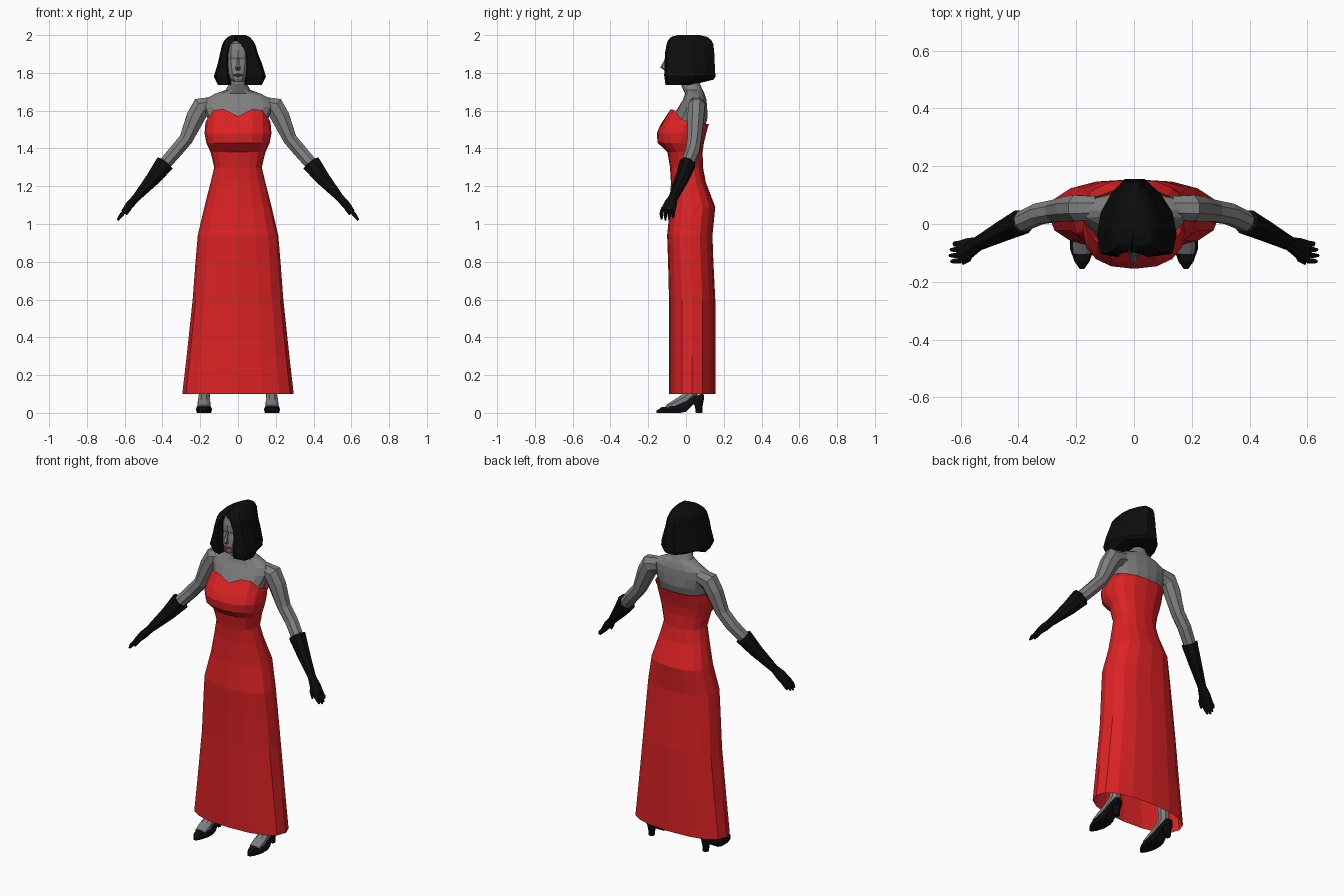
import bpy, bmesh, math
from mathutils import Vector


def material(name, rgb):
    m = bpy.data.materials.new(name)
    m.diffuse_color = (*rgb, 1)
    return m


RED = material("red cloth", (0.72, 0.016, 0.018))
SKIN = material("grey skin", (0.21, 0.21, 0.21))
BLACK = material("black", (0.004, 0.004, 0.004))
LIPS = material("lip red", (0.30, 0.03, 0.04))


def loft(name, rings, mat, caps=True):
    """Skin a list of equal-length point rings."""
    bm = bmesh.new()
    loops = [[bm.verts.new(p) for p in r] for r in rings]
    n = len(loops[0])
    for a, b in zip(loops, loops[1:]):
        for i in range(n):
            j = (i + 1) % n
            bm.faces.new((a[i], a[j], b[j], b[i]))
    if caps:
        bm.faces.new(loops[0][::-1])
        bm.faces.new(loops[-1])
    bmesh.ops.recalc_face_normals(bm, faces=bm.faces)
    me = bpy.data.meshes.new(name)
    bm.to_mesh(me)
    bm.free()
    me.materials.append(mat)
    ob = bpy.data.objects.new(name, me)
    bpy.context.collection.objects.link(ob)
    return ob


def spow(v, e):
    return math.copysign(abs(v) ** e, v)


def oval(z, rx, yf, yb, n=16, e=0.85):
    """Horizontal rounded ring, starting at the front centre."""
    mid, ry = (yf + yb) / 2, (yb - yf) / 2
    pts = []
    for i in range(n):
        a = 2 * math.pi * i / n
        pts.append(Vector((rx * spow(math.sin(a), e), mid - ry * spow(math.cos(a), e), z)))
    return pts


def tube(name, path, mat, s=1, n=8, flat=None):
    """Tube through (x, y, z, half thickness, half depth along 'flat' axis)."""
    axis = Vector(flat or (0, 1, 0))
    cs = [Vector(p[:3]) for p in path]
    rings = []
    for i, p in enumerate(path):
        d = (cs[min(i + 1, len(cs) - 1)] - cs[max(i - 1, 0)]).normalized()
        u = (axis - d * axis.dot(d)).normalized()
        v = d.cross(u)
        ring = []
        for k in range(n):
            a = 2 * math.pi * (k + 0.5) / n
            q = cs[i] + u * p[4] * math.cos(a) * 1.06 + v * p[3] * math.sin(a) * 1.06
            ring.append((q.x * s, q.y, q.z))
        rings.append(ring)
    return loft(name, rings, mat)


# Gown with a sweetheart neckline
gown = [oval(*r) for r in [
    (0.10, 0.295, -0.09, 0.155), (0.30, 0.272, -0.09, 0.155),
    (0.60, 0.24, -0.09, 0.155), (0.80, 0.225, -0.095, 0.145),
    (0.94, 0.213, -0.10, 0.14), (1.09, 0.178, -0.085, 0.155),
    (1.22, 0.145, -0.08, 0.105), (1.30, 0.126, -0.085, 0.09),
    (1.38, 0.145, -0.098, 0.088), (1.43, 0.168, -0.15, 0.095),
    (1.48, 0.177, -0.155, 0.107), (1.52, 0.174, -0.138, 0.118)]]
neckline = oval(1.53, 0.172, -0.088, 0.122)
for p, z in zip(neckline, [1.57, 1.608, 1.603, 1.56, 1.54, 1.535, 1.53, 1.53]):
    p.z = z
for i in range(9, 16):
    neckline[i].z = neckline[16 - i].z
neckline[8].z = 1.53
loft("gown", gown + [neckline], RED, caps=False)

# Shoulders, chest and neck
loft("upper_body", [oval(*r, e=0.95) for r in [
    (1.48, 0.15, -0.07, 0.09), (1.56, 0.162, -0.075, 0.114),
    (1.62, 0.185, -0.04, 0.112), (1.66, 0.178, -0.015, 0.108),
    (1.69, 0.12, -0.005, 0.098), (1.71, 0.065, -0.015, 0.088),
    (1.74, 0.048, -0.027, 0.075), (1.82, 0.045, -0.03, 0.07)]], SKIN)

# Head, nose and lips
loft("head", [oval(*r, n=12, e=0.9) for r in [
    (1.752, 0.022, -0.10, -0.03), (1.768, 0.042, -0.108, 0.02),
    (1.80, 0.056, -0.107, 0.05), (1.84, 0.066, -0.103, 0.08),
    (1.87, 0.068, -0.096, 0.09), (1.885, 0.068, -0.102, 0.09),
    (1.92, 0.068, -0.10, 0.09), (1.955, 0.058, -0.088, 0.08),
    (1.975, 0.03, -0.06, 0.05)]], SKIN)
tube("nose", [(0, -0.10, 1.878, 0.006, 0.006), (0, -0.112, 1.85, 0.01, 0.009),
              (0, -0.122, 1.832, 0.014, 0.014), (0, -0.108, 1.818, 0.008, 0.012)],
     SKIN, n=6, flat=(1, 0, 0))
tube("lips", [(-0.025, -0.098, 1.788, 0.002, 0.002), (0, -0.111, 1.788, 0.008, 0.007),
              (0.025, -0.098, 1.788, 0.002, 0.002)], LIPS, n=6)

# Swept bob: horseshoe sections wrapped around the face opening
hair = []
for z, xl, xr, yf, yb, ol, orr in [
        (1.735, -0.105, 0.125, -0.108, 0.147, -0.05, 0.045),
        (1.78, -0.128, 0.148, -0.115, 0.156, -0.055, 0.045),
        (1.85, -0.107, 0.127, -0.113, 0.152, -0.058, 0.05),
        (1.90, -0.096, 0.106, -0.112, 0.150, -0.058, 0.045),
        (1.95, -0.084, 0.092, -0.103, 0.145, -0.045, 0.018),
        (1.972, -0.072, 0.078, -0.095, 0.135, -0.02, -0.014),
        (1.99, -0.055, 0.062, -0.08, 0.115, -0.01, -0.005),
        (2.0, -0.032, 0.04, -0.045, 0.075, -0.004, 0.0)]:
    k = yb / 0.155
    half = [(0.9, yf + 0.012), (1.0, -0.035 * k), (0.9, 0.04 * k), (0.62, 0.105 * k), (0.25, yb)]
    pts = [(ol, yf)] + [(xl * f, y) for f, y in half]
    pts += [(xr * f, y) for f, y in half[::-1]] + [(orr, yf)]
    slot = 0.03 * min(1, (2.0 - z) / 0.05) if z > 1.95 else 0.03
    back = yf + 0.02 if z > 1.96 else slot
    pts += [(orr, yf + 0.012), (orr * 0.6, back), (ol * 0.6, back), (ol, yf + 0.012)]
    hair.append([(x, y, z + (0.03 if z < 1.74 and y > 0.03 else 0)) for x, y in pts])
loft("hair", hair, BLACK)

for side, s in (("right", -1), ("left", 1)):
    # Bare arm
    tube(side + "_arm", [
        (0.13, 0.055, 1.635, 0.04, 0.042), (0.195, 0.055, 1.618, 0.055, 0.046),
        (0.225, 0.052, 1.565, 0.05, 0.044), (0.275, 0.045, 1.45, 0.037, 0.038),
        (0.33, 0.035, 1.385, 0.036, 0.037), (0.395, 0.005, 1.31, 0.034, 0.034)], SKIN, s)
    # Long glove and palm
    tube(side + "_glove", [
        (0.388, 0.008, 1.32, 0.05, 0.042), (0.45, -0.022, 1.24, 0.038, 0.035),
        (0.54, -0.068, 1.138, 0.021, 0.024), (0.57, -0.082, 1.105, 0.022, 0.034),
        (0.603, -0.096, 1.066, 0.015, 0.037)], BLACK, s)
    # Fingers and thumb
    for i, drop in enumerate((0.006, 0.0, 0.004, 0.014)):
        y = -0.126 + 0.02 * i
        tube(f"{side}_finger_{i + 1}", [
            (0.595, y, 1.073, 0.010, 0.010), (0.62, y - 0.003, 1.045, 0.010, 0.009),
            (0.638 - drop, y - 0.003, 1.020 + drop, 0.005, 0.005)], BLACK, s, n=6)
    tube(side + "_thumb", [
        (0.562, -0.095, 1.11, 0.012, 0.012), (0.575, -0.122, 1.08, 0.011, 0.010),
        (0.592, -0.137, 1.05, 0.005, 0.005)], BLACK, s, n=6, flat=(1, 0, 0))
    # Lower leg and instep
    tube(side + "_leg", [
        (0.18, -0.10, 0.030, 0.014, 0.032), (0.18, -0.05, 0.050, 0.024, 0.034),
        (0.18, 0.00, 0.075, 0.030, 0.030), (0.175, 0.045, 0.12, 0.030, 0.028),
        (0.165, 0.05, 0.22, 0.036, 0.034), (0.15, 0.05, 0.40, 0.05, 0.045)],
        SKIN, s, flat=(1, 0, 0))
    # Pump: pointed toe rising to the heel cup
    pump = []
    for y, lo, hi, w in [(-0.155, 0.0, 0.012, 0.008), (-0.13, 0.0, 0.03, 0.026),
                         (-0.085, 0.0, 0.036, 0.042), (-0.03, 0.0, 0.042, 0.042),
                         (0.0, 0.006, 0.06, 0.036), (0.04, 0.045, 0.085, 0.03),
                         (0.08, 0.062, 0.10, 0.028), (0.096, 0.07, 0.098, 0.014)]:
        pump.append([(s * (0.18 + w * f), y, z) for f, z in
                     [(-0.9, lo), (0.9, lo), (1, (lo + hi) / 2), (0.75, hi), (-0.75, hi), (-1, (lo + hi) / 2)]])
    loft(side + "_shoe", pump, BLACK)
    # Heel
    loft(side + "_heel", [[(p.x + s * 0.18, p.y, p.z) for p in oval(*r, n=8)] for r in [
        (0.0, 0.017, 0.052, 0.086), (0.03, 0.018, 0.048, 0.087),
        (0.08, 0.028, 0.032, 0.096)]], BLACK)
